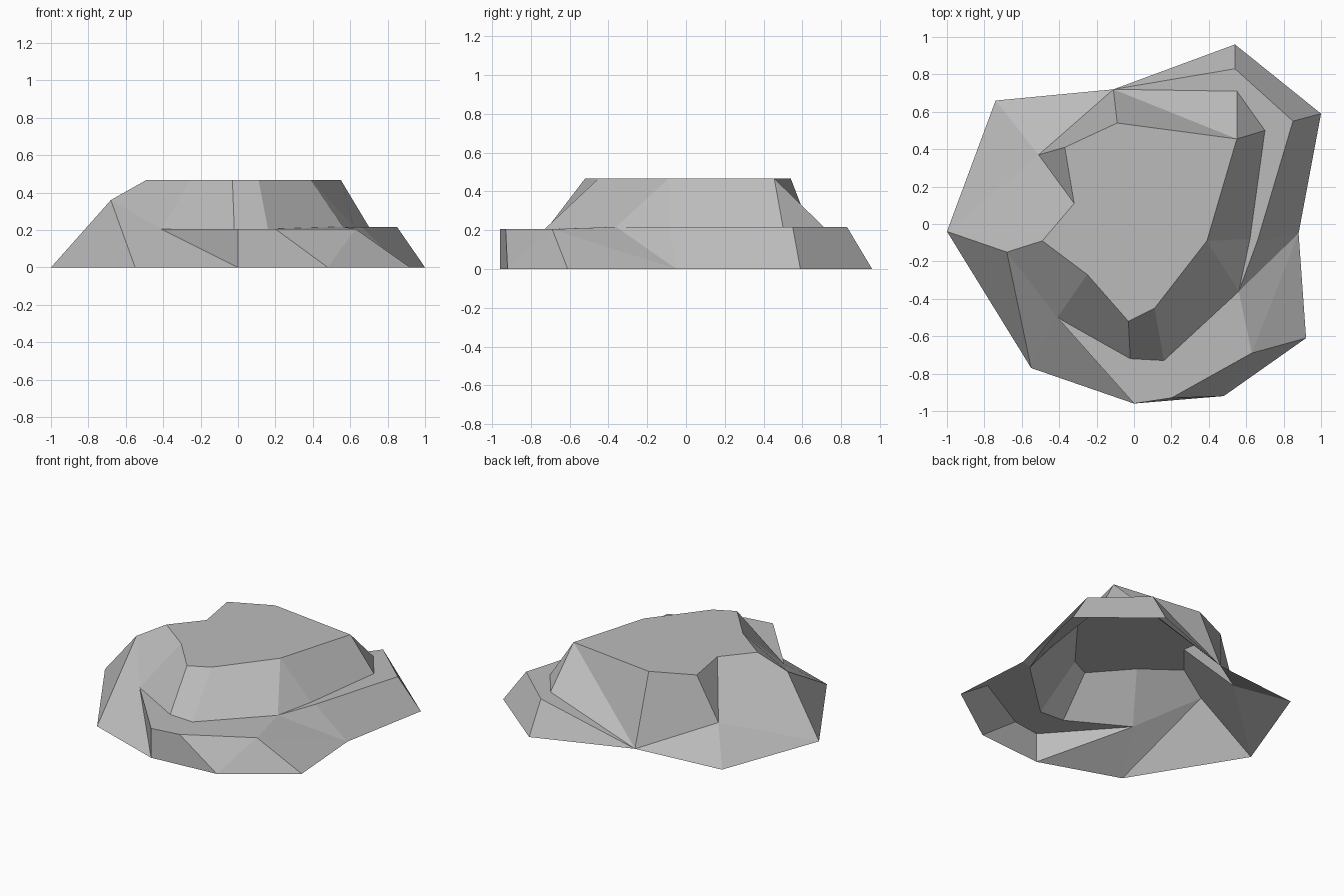
import bpy
import bmesh
from mathutils import Vector

# Remove the default cube only
default_cube = bpy.data.objects.get("Cube")
if default_cube:
    bpy.data.objects.remove(default_cube, do_unlink=True)

# Stone material
stone = bpy.data.materials.new("grey_stone")
stone.use_nodes = True
stone_colour = (0.5, 0.5, 0.5, 1)
stone.diffuse_color = stone_colour
shader = stone.node_tree.nodes["Principled BSDF"]
shader.inputs["Base Color"].default_value = stone_colour
shader.inputs["Roughness"].default_value = 0.9

corners = {}


def add_contour(names, height, outline):
    """Store one horizontal contour, with one letter for each corner."""
    for name, (x, y) in zip(names, outline):
        corners[name] = Vector((x, y, height))


# Ground contour, anticlockwise from the front
add_contour("abcdefghij", 0, [
    (0, -.96), (.48, -.92), (.92, -.61), (.88, -.05), (1, .59),
    (.54, .96), (-.11, .72), (-.74, .66), (-1, -.04), (-.55, -.77)])

# Front shelf and the slightly higher shelf behind it
add_contour("QADFXY", .205, [
    (-.41, -.5), (0, -.96), (.2, -.93), (.63, -.69), (.16, -.73), (-.02, -.72)])
add_contour("LOWVURI", .217, [
    (.56, -.36), (.66, -.09), (.85, .55), (.54, .83),
    (.55, .71), (.7, .5), (.62, -.08)])

# Low notch and high shoulder on the right flank
add_contour("N", .157, [(-.51, .37)])
add_contour("P", .36, [(-.68, -.15)])

# Flat summit contour
add_contour("klmnopqrs", .467, [
    (-.49, -.09), (-.25, -.27), (-.03, -.52), (.11, -.45), (.39, -.09),
    (.55, .455), (-.09, .54), (-.37, .41), (-.32, .11)])


def build_part(name, facets):
    """Join the lettered corners into flat facets that face outward."""
    bm = bmesh.new()
    verts = {}
    for facet in facets.split():
        for letter in facet:
            if letter not in verts:
                verts[letter] = bm.verts.new(corners[letter])
        bm.faces.new([verts[letter] for letter in facet])
    bm.normal_update()
    for face in bm.faces:
        centre = face.calc_center_median()
        outward = Vector((centre.x, centre.y, 1))
        if face.normal.dot(outward) < 0:
            face.normal_flip()
    mesh = bpy.data.meshes.new(name)
    bm.to_mesh(mesh)
    bm.free()
    mesh.materials.append(stone)
    part = bpy.data.objects.new(name, mesh)
    bpy.context.collection.objects.link(part)
    return part


# Lower slopes rising from the ground to the shelves and shoulder
build_part("lower_slope",
           "jaQ aAQ abDA bFD bcF cdF dLF dOL deWO efVW fgV ghN hiN ijP jQP")

# Shelves running around the front, left and back
build_part("front_shelf", "QADFLXY")
build_part("side_shelf", "LOWVURI")
build_part("back_shelf_tip", "UVg")

# Upper walls between the shelves and the summit
build_part("upper_wall",
           "PQlk QYml YXnm XLon LIo IRpo RUp Ugp gqp gNrq Nsr iPksN")

# Flat top
build_part("summit", "klmnopqrs")
